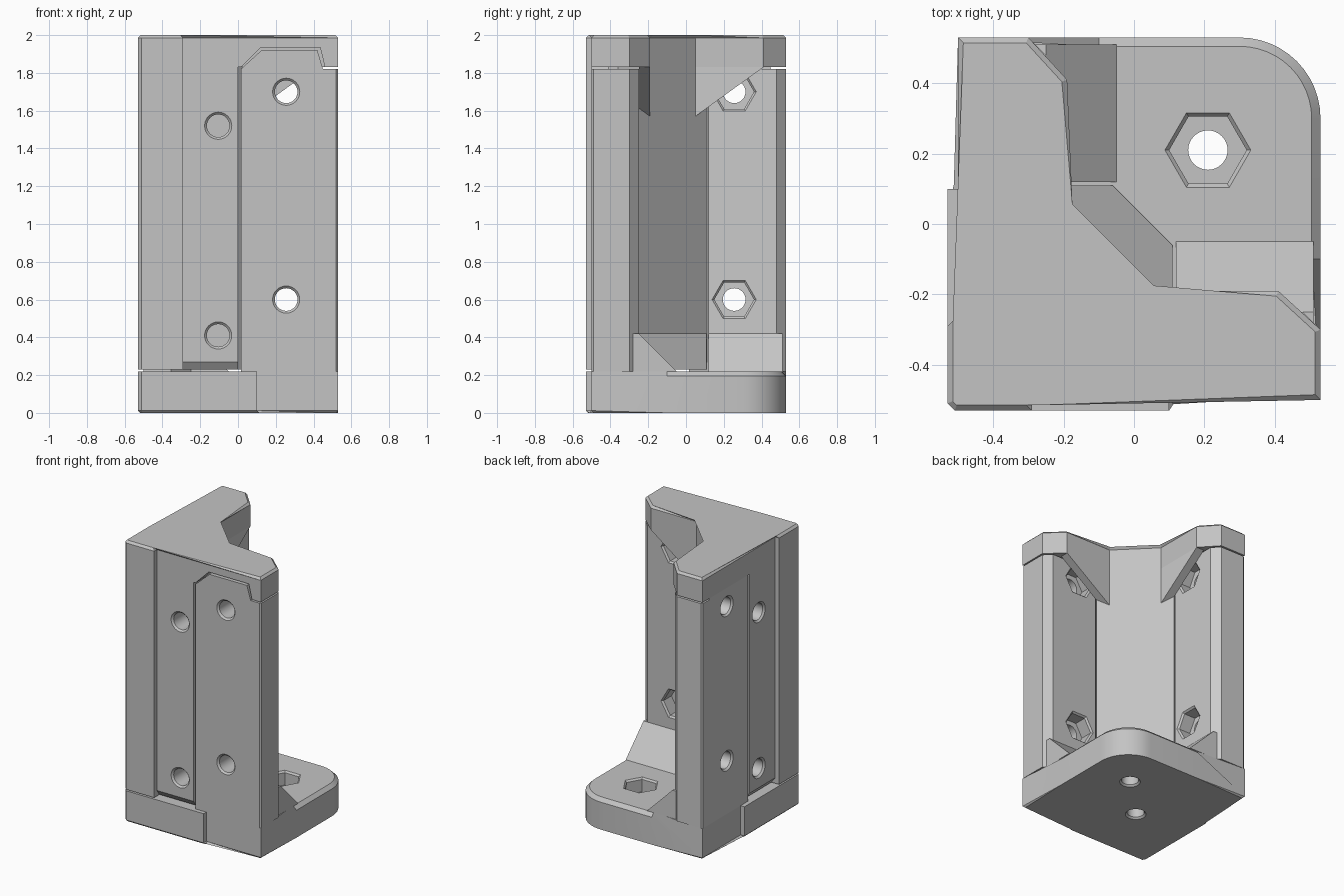
import bpy, bmesh
from math import pi, cos, sin, radians
from mathutils import Matrix

cube = bpy.data.objects.get("Cube")
if cube:
    bpy.data.objects.remove(cube, do_unlink=True)

grey = bpy.data.materials.new("plain grey")
grey.use_nodes = True
GREY = (0.55, 0.55, 0.55, 1)
grey.diffuse_color = GREY
grey.node_tree.nodes["Principled BSDF"].inputs["Base Color"].default_value = GREY

SWAP = Matrix(((0, 1, 0, 0), (1, 0, 0, 0), (0, 0, 1, 0), (0, 0, 0, 1)))
FRONT = Matrix.Rotation(pi / 2, 4, 'X')       # profile in xz, depth along -y
SIDE = Matrix(((0, 0, 1, 0), (1, 0, 0, 0), (0, 1, 0, 0), (0, 0, 0, 1)))  # profile in yz
TO_BACK = Matrix.Rotation(-pi / 2, 4, 'X')
TO_LEFT = Matrix.Rotation(pi / 2, 4, 'Y')
DOWN = Matrix.Rotation(pi, 4, 'X')
UP = Matrix.Identity(4)
parts = []


def loft(name, rings, frame=UP, bevels=()):
    """Solid through rings [(outline, height)]; bevels = [(edge rule, width)]."""
    bm = bmesh.new()
    loops = [[bm.verts.new((x, y, z)) for x, y in pts] for pts, z in rings]
    n = len(loops[0])
    bm.faces.new(loops[0][::-1])
    bm.faces.new(loops[-1])
    for a, b in zip(loops, loops[1:]):
        for i in range(n):
            j = (i + 1) % n
            bm.faces.new((a[i], a[j], b[j], b[i]))
    for rule, width in bevels:
        edges = [e for e in bm.edges if all(rule(v.co) for v in e.verts)]
        bmesh.ops.bevel(bm, geom=edges, offset=width, offset_type='OFFSET',
                        segments=1, profile=0.5, affect='EDGES')
    bm.transform(frame)
    bmesh.ops.recalc_face_normals(bm, faces=bm.faces)
    mesh = bpy.data.meshes.new(name)
    bm.to_mesh(mesh)
    bm.free()
    mesh.materials.append(grey)
    obj = bpy.data.objects.new(name, mesh)
    bpy.context.collection.objects.link(obj)
    parts.append(obj)
    return obj


def prism(name, pts, low, high, frame=UP, bevels=()):
    return loft(name, [(pts, low), (pts, high)], frame, bevels)


def mirrored(obj, name):
    """Copy of a part reflected across the diagonal onto the other arm."""
    bm = bmesh.new()
    bm.from_mesh(obj.data)
    bm.transform(SWAP)
    bmesh.ops.recalc_face_normals(bm, faces=bm.faces)
    mesh = bpy.data.meshes.new(name)
    bm.to_mesh(mesh)
    bm.free()
    copy = bpy.data.objects.new(name, mesh)
    bpy.context.collection.objects.link(copy)
    parts.append(copy)
    return copy


def cut(target, tool):
    tool.hide_render = True
    mod = target.modifiers.new("cut", 'BOOLEAN')
    mod.operation, mod.solver, mod.object = 'DIFFERENCE', 'EXACT', tool
    bpy.context.view_layer.objects.active = target
    bpy.ops.object.modifier_apply(modifier=mod.name)
    parts.remove(tool)
    bpy.data.objects.remove(tool, do_unlink=True)


def bore(target, spot, direction, depth, radius=0.06, sides=32, rim=0.012):
    """Hole with a chamfered rim, starting on a surface at spot."""
    def ring(r):
        return [(r * cos(2 * pi * i / sides), r * sin(2 * pi * i / sides)) for i in range(sides)]
    rings = [(ring(radius + rim * 2), -rim), (ring(radius), rim), (ring(radius), depth)]
    cut(target, loft("cutter", rings, Matrix.Translation(spot) @ direction))


def sym(half):
    return half + [(y, x) for x, y in reversed(half)]


# Base plate with rounded flange corner
R, C = 0.23, 0.30
arc = [(C + R * cos(radians(a)), C + R * sin(radians(a))) for a in [i * 7.5 for i in range(7)]]
half = [(-0.51, -0.53), (0.10, -0.53), (0.10, -0.5), (0.53, -0.5), (0.53, -0.1)] + arc
outline = sym(half)
del outline[len(half)]
base = prism("base_plate", outline, 0, 0.22, bevels=[
    (lambda c: c.z < 0.001, 0.012),
    (lambda c: c.z > 0.219 and c.x + c.y > 0.4, 0.025)])
bore(base, (0.21, 0.21, 0), UP, 0.3, 0.056)
bore(base, (0.21, 0.21, 0.22), DOWN, 0.1, 0.11, 6)
bore(base, (-0.09, -0.09, 0), UP, 0.3, 0.056)

# Corner column with flared foot and chamfered lower edge
edge = [(-0.51, -0.53), (-0.29, -0.53)]


def column_ring(front, flare):
    return sym(edge + [(-0.29, front), (0, front), (0, -0.36), (0.11, -0.25), (0.109, flare)])


column = loft("corner_column", [
    (column_ring(-0.47, -0.06), 0.23), (column_ring(-0.5, -0.10), 0.27),
    (column_ring(-0.5, -0.249), 0.42), (column_ring(-0.5, -0.249), 1.83)])
for z in (0.41, 1.52):
    bore(column, (-0.105, -0.5, z), TO_BACK, 0.22)
    bore(column, (-0.5, -0.105, z), TO_LEFT, 0.22)
bore(column, (-0.09, -0.09, 0.23), UP, 0.12, 0.056)

# Top cap, notched above each wall
cap = prism("top_cap", sym(edge + [(-0.29, -0.5), (0.53, -0.5), (0.53, -0.30),
            (0.41, -0.19), (0.05, -0.19)]), 1.83, 2.0,
            bevels=[(lambda c: c.z > 1.999, 0.015)])
notch = prism("cutter", [(-0.005, 1.81), (0.465, 1.81), (0.435, 1.935), (0.12, 1.935)],
              0.395, 0.6, FRONT)
notch_2 = mirrored(notch, "cutter")
cut(cap, notch)
cut(cap, notch_2)

# Sloped gusset under the cap on each arm
gusset = prism("front_cap_gusset", [(0, 1.57), (0.05, 1.57), (0.41, 1.83), (0, 1.83)],
               0.19, 0.25, FRONT)
mirrored(gusset, "right_cap_gusset")

# Wall with bolt holes and nut pockets
wall = prism("front_wall", [(0.015, -0.5), (0.52, -0.5), (0.53, -0.49), (0.53, -0.30),
             (0.48, -0.25), (0.12, -0.25), (0.015, -0.355)], 0.22, 1.82)
for z in (0.60, 1.70):
    bore(wall, (0.255, -0.5, z), TO_BACK, 0.3)
    bore(wall, (0.255, -0.25, z), FRONT, 0.1, 0.105, 6)
mirrored(wall, "right_wall")

# Tongue at the wall top that fits the cap notch
tongue = prism("front_tongue", [(0.015, 1.82), (0.45, 1.82), (0.42, 1.92), (0.125, 1.92)],
               0.41, 0.5, FRONT)
mirrored(tongue, "right_tongue")

# Ramp bracing each wall to the base
ramp = prism("front_ramp", [(-0.3, 0.22), (-0.05, 0.22), (-0.25, 0.42), (-0.3, 0.42)],
             0.12, 0.51, SIDE)
mirrored(ramp, "right_ramp")

# Smooth the round surfaces, keep edges sharp
bpy.ops.object.select_all(action='DESELECT')
for obj in parts:
    obj.select_set(True)
bpy.context.view_layer.objects.active = base
bpy.ops.object.shade_smooth_by_angle(angle=radians(25))
